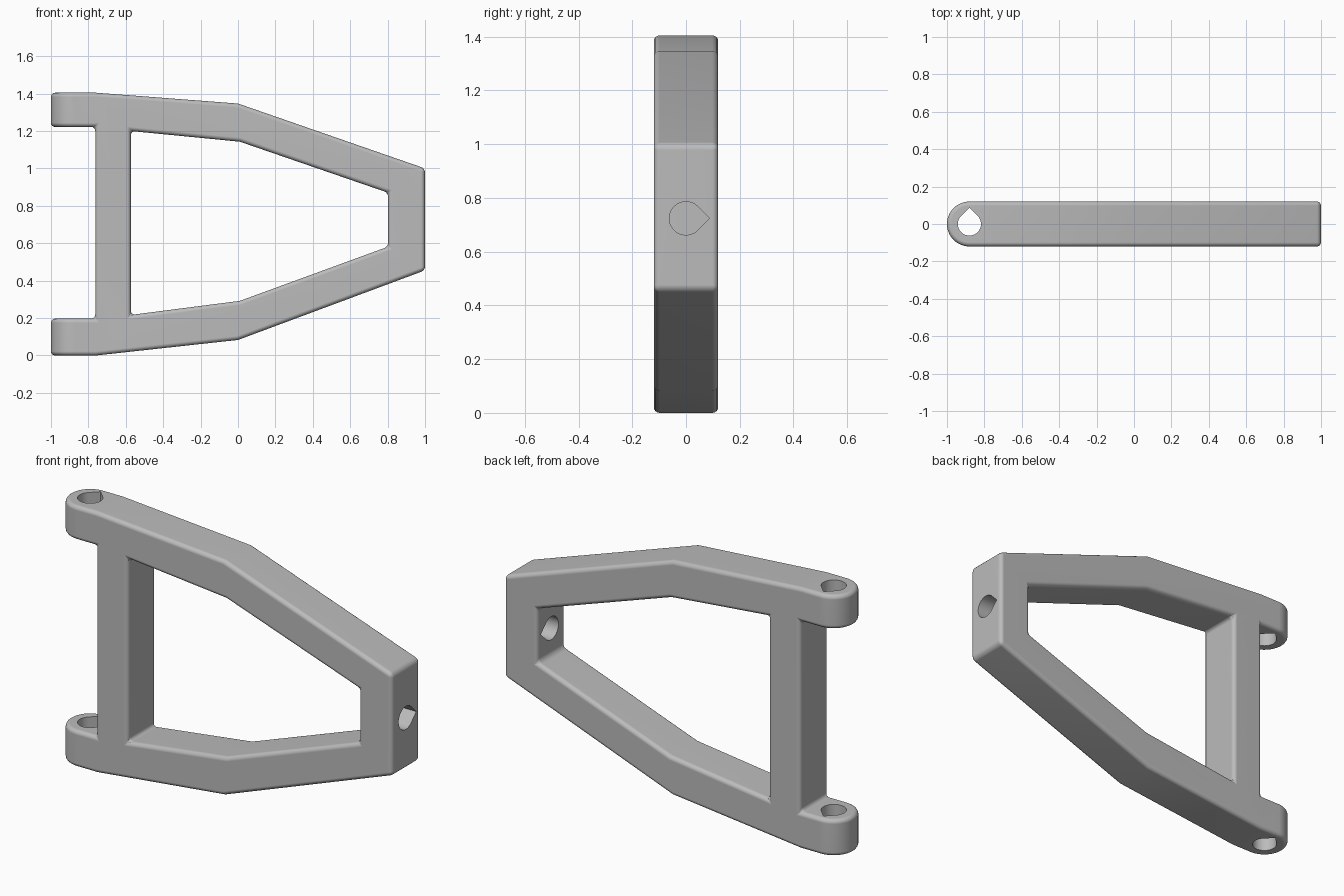
import bpy, bmesh, math
from mathutils import Vector

if "Cube" in bpy.data.objects:
    bpy.data.objects.remove(bpy.data.objects["Cube"], do_unlink=True)

HALF = 0.12        # half thickness of the arm
LUG_X = -0.88      # centre of the rounded lug ends
ROUND = 0.022      # edge rounding


def prism(name, points, start, depth):
    """Extrude a flat 3D outline along a vector."""
    bm = bmesh.new()
    face = bm.faces.new([bm.verts.new(Vector(p) + Vector(start)) for p in points])
    out = bmesh.ops.extrude_face_region(bm, geom=[face])
    moved = [v for v in out["geom"] if isinstance(v, bmesh.types.BMVert)]
    bmesh.ops.translate(bm, verts=moved, vec=depth)
    bmesh.ops.recalc_face_normals(bm, faces=bm.faces)
    mesh = bpy.data.meshes.new(name)
    bm.to_mesh(mesh)
    bm.free()
    obj = bpy.data.objects.new(name, mesh)
    bpy.context.collection.objects.link(obj)
    return obj


def apply(obj, mod):
    bpy.ops.object.select_all(action="DESELECT")
    bpy.context.view_layer.objects.active = obj
    obj.select_set(True)
    bpy.ops.object.modifier_apply(modifier=mod.name)


def cut(obj, cutter, operation="DIFFERENCE"):
    mod = obj.modifiers.new("cut", "BOOLEAN")
    mod.operation, mod.solver, mod.object = operation, "EXACT", cutter
    apply(obj, mod)
    bpy.data.objects.remove(cutter, do_unlink=True)


def side_prism(name, outline):
    return prism(name, [(x, 0, z) for x, z in outline], (0, -0.2, 0), (0, 0.4, 0))


def teardrop(r=0.062, steps=28):
    """Round hole outline with a pointed tip towards the second axis."""
    arc = [math.radians(135 + 270 * i / steps) for i in range(steps + 1)]
    return [(r * math.cos(a), r * math.sin(a)) for a in arc] + [(0, r * math.sqrt(2))]


# Arm silhouette with the notch between the lugs
arm = side_prism("control_arm", [
    (-1.1, 1.405), (-0.76, 1.405), (0, 1.347), (1, 1.0), (1, 0.455), (0, 0.083),
    (-0.76, 0), (-1.1, 0), (-1.1, 0.197), (-0.763, 0.197), (-0.763, 1.222), (-1.1, 1.222)])

# Central opening
cut(arm, side_prism("opening", [
    (-0.573, 1.2), (0.01, 1.143), (0.803, 0.87), (0.803, 0.582), (0.01, 0.292), (-0.573, 0.217)]))

# Rounded lug ends seen from above
arc = [math.radians(90 + 180 * i / 24) for i in range(25)]
plan = [(LUG_X + HALF * math.cos(a), HALF * math.sin(a), 0) for a in arc]
plan += [(1.2, -HALF, 0), (1.2, HALF, 0)]
cut(arm, prism("plan", plan, (0, 0, -0.2), (0, 0, 1.9)), "INTERSECT")

# Merge flat areas, then round the edges
bm = bmesh.new()
bm.from_mesh(arm.data)
bmesh.ops.remove_doubles(bm, verts=bm.verts, dist=0.0005)
bm.to_mesh(arm.data)
bm.free()
bevel = arm.modifiers.new("rounding", "BEVEL")
bevel.width, bevel.segments = ROUND, 4
bevel.limit_method, bevel.angle_limit = "ANGLE", math.radians(30)
bevel.use_clamp_overlap = False
apply(arm, bevel)

# Pin holes: one down through both lugs, one along the end bar
cut(arm, prism("lug_hole", [(LUG_X + u, v, 0) for u, v in teardrop()],
               (0, 0, -0.1), (0, 0, 1.7)))
cut(arm, prism("end_hole", [(0, v, u) for u, v in teardrop()],
               (0.6, 0, 0.724), (0.6, 0, 0)))

# Plain grey material
grey = bpy.data.materials.new("plain_grey")
grey.use_nodes = True
colour = (0.5, 0.5, 0.5, 1)
grey.diffuse_color = colour
grey.node_tree.nodes["Principled BSDF"].inputs["Base Color"].default_value = colour
arm.data.materials.clear()
arm.data.materials.append(grey)

# Smooth rounded edges, flat main faces
bpy.ops.object.select_all(action="DESELECT")
arm.select_set(True)
bpy.context.view_layer.objects.active = arm
bpy.ops.object.shade_smooth_by_angle(angle=math.radians(30))
arm.modifiers.new("even_shading", "WEIGHTED_NORMAL").keep_sharp = True
